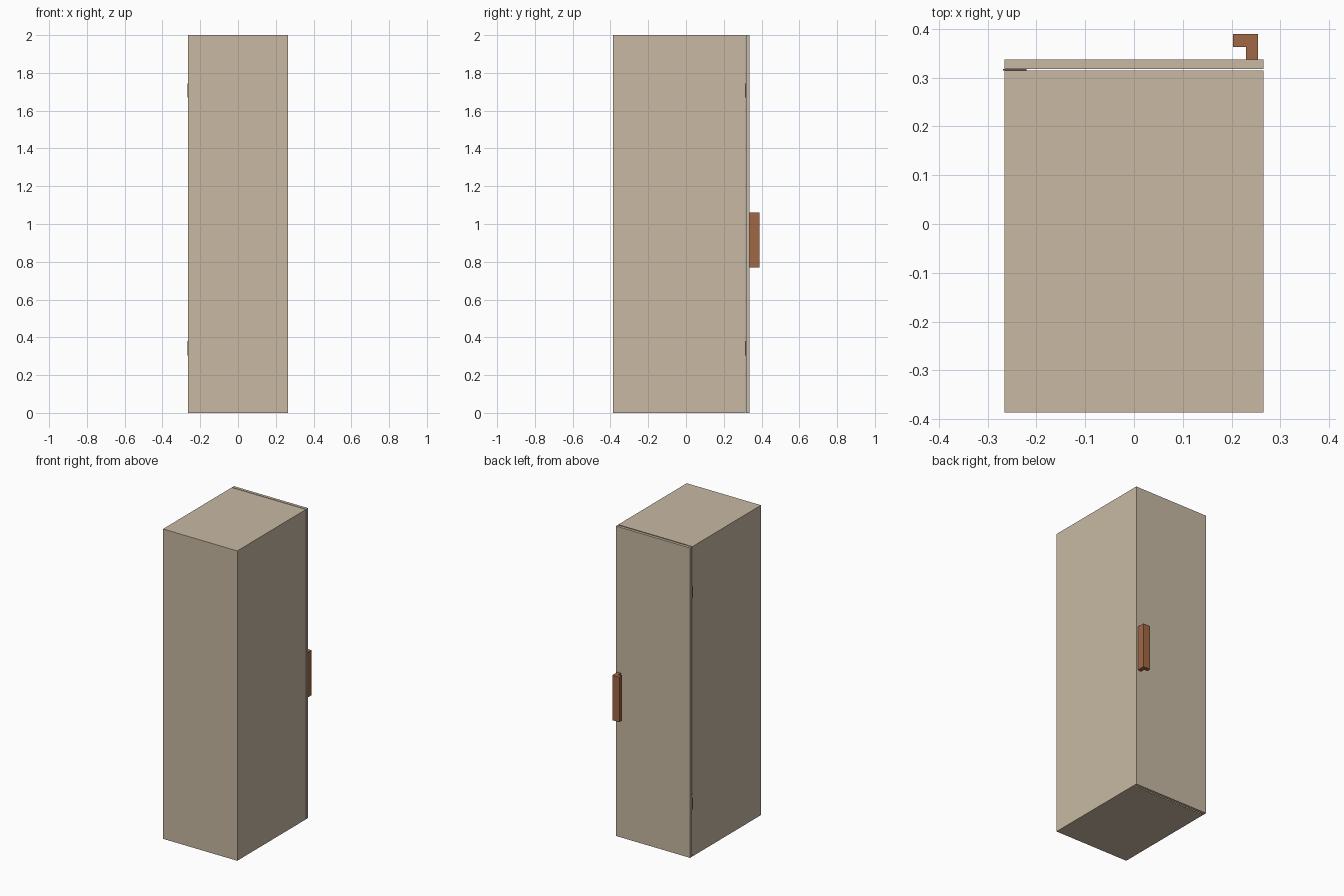
import bpy, bmesh

if "Cube" in bpy.data.objects:
    bpy.data.objects.remove(bpy.data.objects["Cube"])


def material(name, rgb):
    m = bpy.data.materials.new(name)
    m.diffuse_color = (*rgb, 1)
    m.use_nodes = True
    m.node_tree.nodes["Principled BSDF"].inputs["Base Color"].default_value = m.diffuse_color
    return m


BEIGE = material("beige_board", (0.578, 0.485, 0.366))
BROWN = material("brown_wood", (0.352, 0.138, 0.061))
METAL = material("dark_metal", (0.10, 0.095, 0.085))


def finish(name, bm, mat):
    bmesh.ops.recalc_face_normals(bm, faces=bm.faces)
    me = bpy.data.meshes.new(name)
    bm.to_mesh(me)
    bm.free()
    me.materials.append(mat)
    ob = bpy.data.objects.new(name, me)
    bpy.context.collection.objects.link(ob)
    return ob


def box_bm(lo, hi):
    bm = bmesh.new()
    bmesh.ops.create_cube(bm, size=1)
    for v in bm.verts:
        v.co = [(a + b) / 2 + c * (b - a) for a, b, c in zip(lo, hi, v.co)]
    return bm


# Cabinet body: a box opened on the door side (+y) by an inset cavity
bm = box_bm((-0.265, -0.386, 0), (0.265, 0.314, 2))
bm.normal_update()
opening = max(bm.faces, key=lambda f: f.normal.y)
bmesh.ops.inset_region(bm, faces=[opening], thickness=0.019)
bmesh.ops.translate(bm, verts=opening.verts, vec=(0, -0.68, 0))
finish("cabinet_body", bm, BEIGE)

# Door, hung with a narrow gap
finish("door", box_bm((-0.265, 0.318, 0), (0.265, 0.337, 2)), BEIGE)

# Hinge plates in the gap
for name, z in (("lower_hinge", 0.305), ("upper_hinge", 1.67)):
    finish(name, box_bm((-0.268, 0.314, z), (-0.22, 0.318, z + 0.075)), METAL)

# Handle: L-shaped profile extruded upwards
profile = [(0.229, 0.337), (0.254, 0.337), (0.254, 0.389),
           (0.203, 0.389), (0.203, 0.363), (0.229, 0.363)]
bm = bmesh.new()
base = bm.faces.new([bm.verts.new((x, y, 0.77)) for x, y in profile])
ext = bmesh.ops.extrude_face_region(bm, geom=[base], use_keep_orig=True)
top = [g for g in ext["geom"] if isinstance(g, bmesh.types.BMVert)]
bmesh.ops.translate(bm, verts=top, vec=(0, 0, 0.29))
finish("handle", bm, BROWN)
